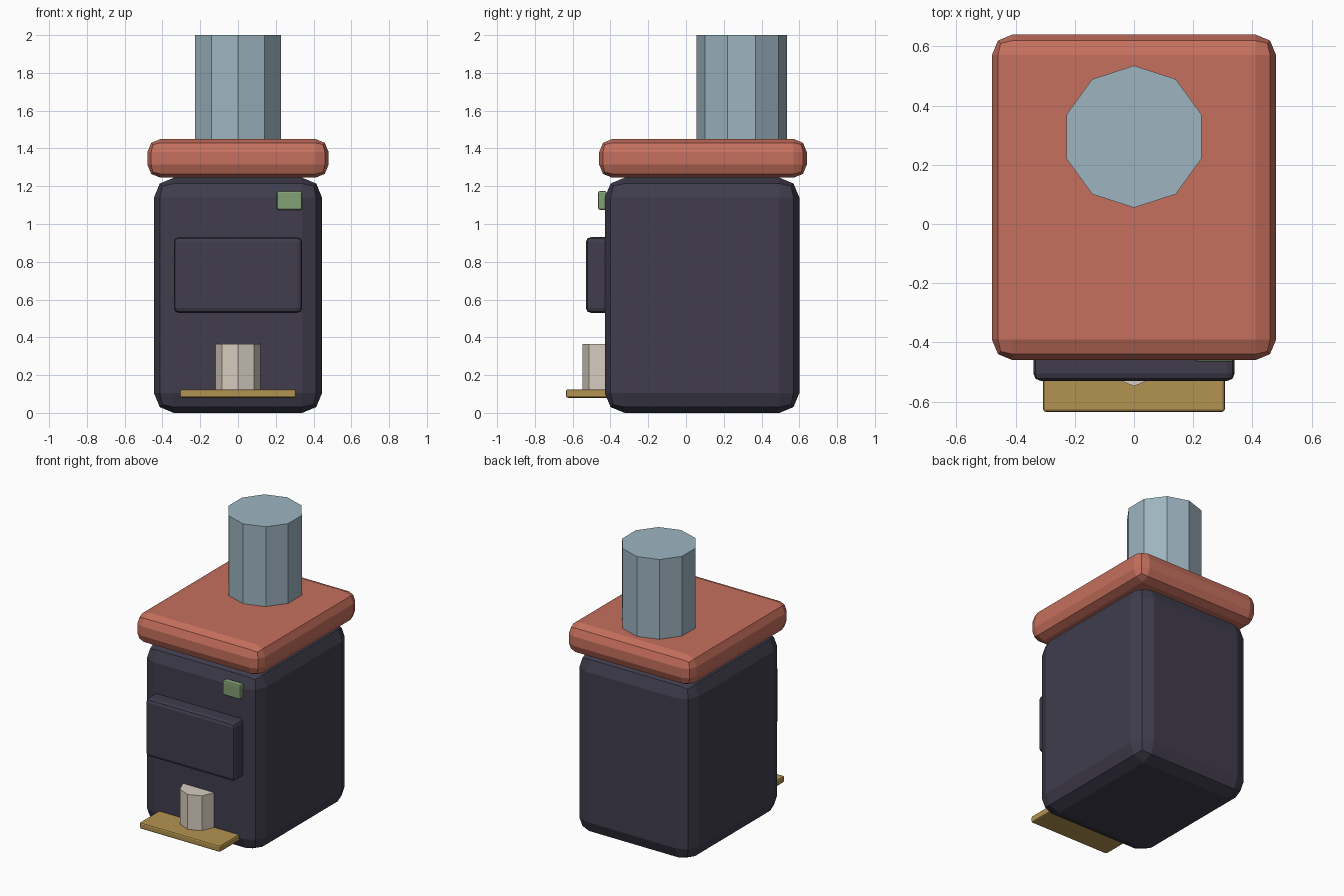
import bpy, bmesh
from mathutils import Matrix

if "Cube" in bpy.data.objects:
    bpy.data.objects.remove(bpy.data.objects["Cube"])


def material(name, rgb):
    m = bpy.data.materials.new(name)
    m.diffuse_color = (*rgb, 1)
    m.use_nodes = True
    m.node_tree.nodes["Principled BSDF"].inputs["Base Color"].default_value = m.diffuse_color
    return m


DARK = material("dark_metal", (0.052, 0.046, 0.074))
RED = material("red_clay", (0.56, 0.16, 0.11))
BLUE = material("blue_grey", (0.34, 0.46, 0.53))
GREEN = material("green", (0.22, 0.35, 0.18))
BRASS = material("brass", (0.45, 0.29, 0.08))
CREAM = material("cream", (0.68, 0.61, 0.52))


def finish(name, bm, mat):
    me = bpy.data.meshes.new(name)
    bm.to_mesh(me)
    bm.free()
    me.materials.append(mat)
    ob = bpy.data.objects.new(name, me)
    bpy.context.collection.objects.link(ob)
    return ob


def rounded_box(name, lo, hi, bevel, mat):
    """Box between two corners with a two-step rounded edge."""
    size = [b - a for a, b in zip(lo, hi)]
    mid = [(a + b) / 2 for a, b in zip(lo, hi)]
    bm = bmesh.new()
    bmesh.ops.create_cube(bm, size=1, matrix=Matrix.Translation(mid) @ Matrix.Diagonal((*size, 1)))
    ob = finish(name, bm, mat)
    mod = ob.modifiers.new("rounding", 'BEVEL')
    mod.width = bevel
    mod.segments = 2


def prism(name, sides, radius, y, z0, z1, mat):
    """Upright faceted cylinder with a corner on the y axis."""
    bm = bmesh.new()
    place = Matrix.Translation((0, y, (z0 + z1) / 2)) @ Matrix.Rotation(1.5707963, 4, 'Z')
    # corner direction is normalised below so that one always faces +y
    bmesh.ops.create_cone(bm, cap_ends=True, segments=sides, radius1=radius,
                          radius2=radius, depth=z1 - z0)
    v = bm.verts[:][0].co
    turn = Matrix.Rotation(v.to_2d().angle_signed((1, 0)), 4, 'Z')
    bmesh.ops.transform(bm, matrix=place @ turn, verts=bm.verts)
    # keep a corner on the y axis whichever way the start angle was signed
    if max(c.co.y for c in bm.verts) < y + radius * 0.999:
        back = Matrix.Translation((0, y, 0)) @ turn.inverted() @ turn.inverted() @ Matrix.Translation((0, -y, 0))
        bmesh.ops.transform(bm, matrix=back, verts=bm.verts)
    finish(name, bm, mat)


# main cabinet and overhanging lid
rounded_box("body", (-0.445, -0.43, 0), (0.445, 0.6, 1.245), 0.105, DARK)
rounded_box("lid", (-0.48, -0.46, 1.245), (0.48, 0.64, 1.45), 0.07, RED)

# container standing on the lid
prism("top_container", 10, 0.24, 0.295, 1.44, 2.0, BLUE)

# front details
rounded_box("front_block", (-0.34, -0.53, 0.53), (0.34, -0.33, 0.93), 0.025, DARK)
rounded_box("indicator", (0.205, -0.465, 1.075), (0.34, -0.42, 1.175), 0.01, GREEN)
rounded_box("drip_tray", (-0.307, -0.635, 0.08), (0.307, -0.33, 0.125), 0.01, BRASS)
prism("cup", 8, 0.12, -0.428, 0.12, 0.365, CREAM)
